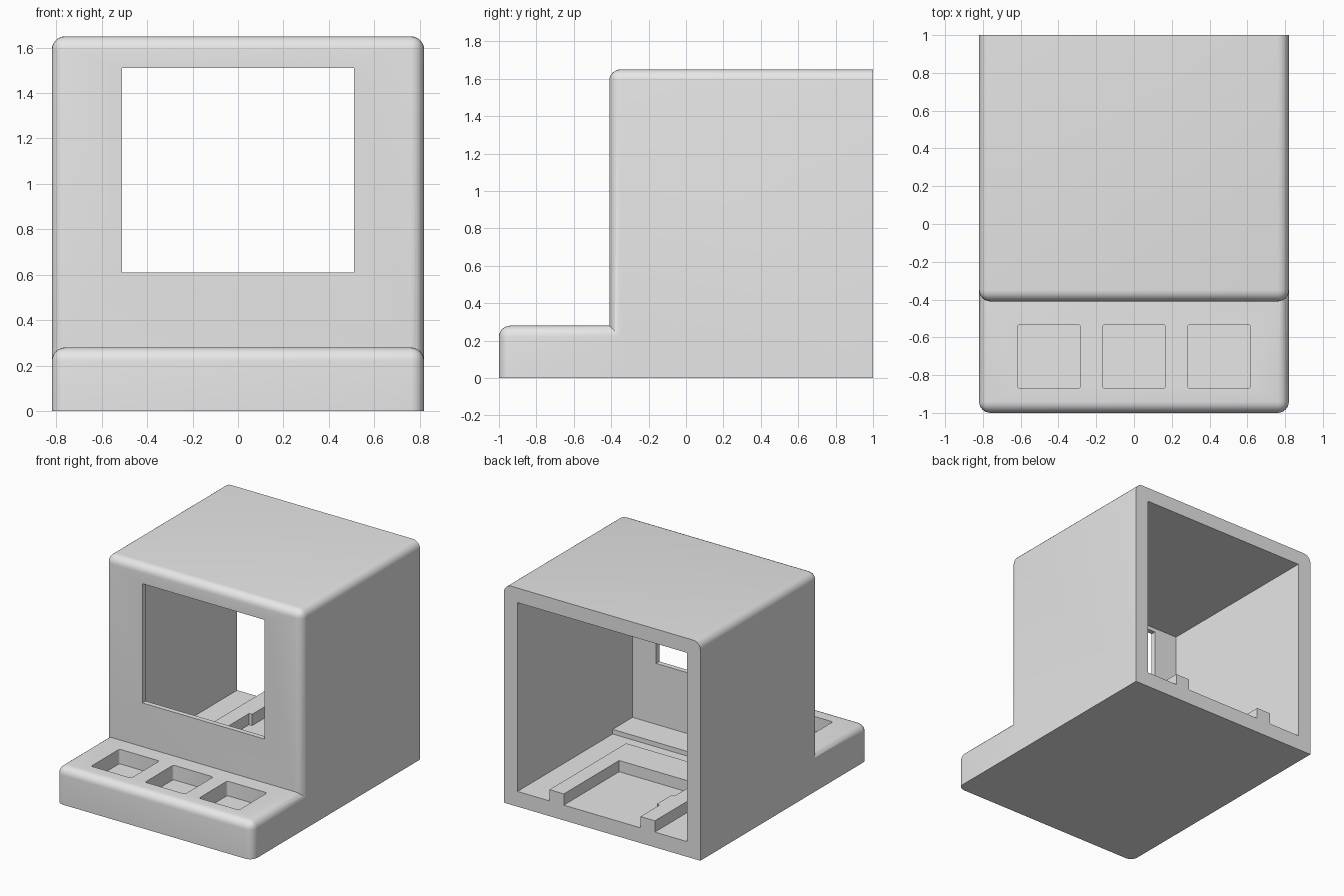
import bpy, bmesh, math

if "Cube" in bpy.data.objects:
    bpy.data.objects.remove(bpy.data.objects["Cube"], do_unlink=True)

grey = bpy.data.materials.new("light_grey_plastic")
grey.use_nodes = True
grey.diffuse_color = (0.8, 0.8, 0.8, 1)
grey.node_tree.nodes["Principled BSDF"].inputs["Base Color"].default_value = (0.8, 0.8, 0.8, 1)


def box(name, x, y, z, radius=0, rounded=None, segments=6):
    """Box from three ranges; edges whose midpoint passes 'rounded' are bevelled."""
    bm = bmesh.new()
    bmesh.ops.create_cube(bm, size=1)
    for v in bm.verts:
        v.co = [r[0] if c < 0 else r[1] for c, r in zip(v.co, (x, y, z))]
    if rounded:
        edges = [e for e in bm.edges if rounded(e)]
        bmesh.ops.bevel(bm, geom=edges, offset=radius, segments=segments,
                        profile=0.5, affect='EDGES')
    bmesh.ops.recalc_face_normals(bm, faces=bm.faces)
    mesh = bpy.data.meshes.new(name)
    bm.to_mesh(mesh)
    bm.free()
    mesh.materials.append(grey)
    obj = bpy.data.objects.new(name, mesh)
    bpy.context.collection.objects.link(obj)
    return obj


def shell_edges(front, top):
    """Top side edges, top front edge and the two front upright edges."""
    def test(e):
        on_top = all(abs(v.co.z - top) < 1e-4 for v in e.verts)
        on_front = all(abs(v.co.y - front) < 1e-4 for v in e.verts)
        upright = abs(e.verts[0].co.z - e.verts[1].co.z) > 1e-4
        along_y = abs(e.verts[0].co.y - e.verts[1].co.y) > 1e-4
        return (on_top and (on_front or along_y)) or (on_front and upright)
    return test


def upright_edges(e):
    return abs(e.verts[0].co.z - e.verts[1].co.z) > 1e-4


def combine(target, tool, operation):
    mod = target.modifiers.new(operation.lower(), 'BOOLEAN')
    mod.operation = operation
    mod.solver = 'EXACT'
    mod.object = tool
    bpy.context.view_layer.objects.active = target
    bpy.ops.object.modifier_apply(modifier=mod.name)
    bpy.data.objects.remove(tool, do_unlink=True)


# Outer shell: tall housing plus low front deck
W, WALL, FLOOR = 0.82, 0.113, 0.115
FRONT, INNER = -0.41, -0.372
housing = box("housing", (-W, W), (FRONT, 1), (0, 1.65), 0.06, shell_edges(FRONT, 1.65))
deck = box("deck", (-W, W), (-1, -0.34), (0, 0.28), 0.06, shell_edges(-1, 0.28))
combine(housing, deck, 'UNION')

# Hollow interior open at the back, and the screen window
combine(housing, box("cavity_cutter", (WALL - W, W - WALL), (INNER, 1.2),
                     (FLOOR, 1.54)), 'DIFFERENCE')
combine(housing, box("window_cutter", (-0.51, 0.51), (-0.6, -0.2),
                     (0.61, 1.51)), 'DIFFERENCE')

# Three button pockets in the deck
for cx in (-0.45, 0, 0.45):
    pocket = box("pocket_cutter", (cx - 0.167, cx + 0.167), (-0.87, -0.533),
                 (0.17, 0.4), 0.015, upright_edges, 3)
    combine(housing, pocket, 'DIFFERENCE')

bpy.ops.object.select_all(action='DESELECT')
housing.select_set(True)
bpy.context.view_layer.objects.active = housing
bpy.ops.object.shade_smooth_by_angle(angle=math.radians(32))

# Board holder on the floor: two rails, a cross bar and a small catch
SINK, TOP = FLOOR - 0.02, 0.2
for side, sx in (("left", 1), ("right", -1)):
    box(side + "_rail", sorted((sx * 0.32, sx * 0.44)), (0.085, 1), (SINK, TOP))
box("cross_bar", (-0.32, 0.32), (0.085, 0.34), (SINK, TOP))
box("rail_catch", (-0.33, -0.295), (0.59, 0.77), (SINK, TOP))

# Raised floor behind the front wall
box("floor_step", (WALL - W - 0.01, W - WALL + 0.01), (INNER - 0.01, -0.135), (SINK, 0.15))
